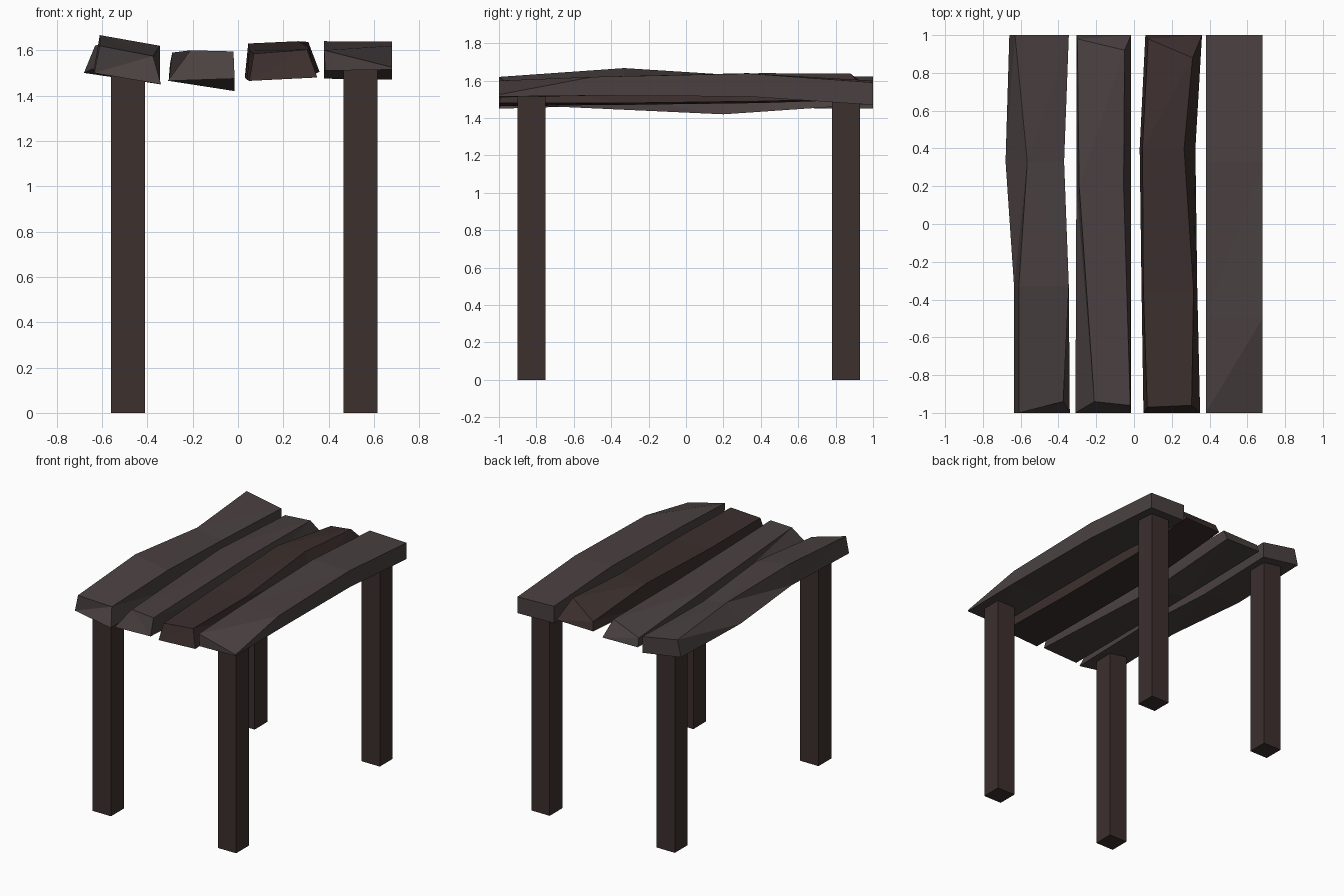
import bpy, bmesh

if "Cube" in bpy.data.objects:
    bpy.data.objects.remove(bpy.data.objects["Cube"])

def material(name, rgb):
    m = bpy.data.materials.new(name)
    m.diffuse_color = (*rgb, 1)
    m.use_nodes = True
    m.node_tree.nodes["Principled BSDF"].inputs["Base Color"].default_value = m.diffuse_color
    return m

GREY = material("weathered_wood", (0.07, 0.053, 0.053))
BROWN = material("dark_wood", (0.045, 0.029, 0.027))

def finish(name, bm, mat):
    bmesh.ops.recalc_face_normals(bm, faces=bm.faces)
    me = bpy.data.meshes.new(name)
    bm.to_mesh(me)
    bm.free()
    me.materials.append(mat)
    bpy.context.collection.objects.link(bpy.data.objects.new(name, me))

def plank(name, rings, mat):
    """Loft rough four-sided rings; corners: top left, top right, bottom right, bottom left."""
    bm = bmesh.new()
    loops = [[bm.verts.new(c) for c in ring] for ring in rings]
    for a, b in zip(loops, loops[1:]):
        for i in range(4):
            j = (i + 1) % 4
            bm.faces.new((a[i], a[j], b[j], b[i]))
    bm.faces.new(loops[0])
    bm.faces.new(loops[-1][::-1])
    bmesh.ops.triangulate(bm, faces=bm.faces)
    finish(name, bm, mat)

def ring(y, tl, tr, br, bl, dl=0, dr=0):
    """One ring at y; dl and dr shift the top corners along the plank."""
    return [(tl[0], y + dl, tl[1]), (tr[0], y + dr, tr[1]),
            (br[0], y, br[1]), (bl[0], y, bl[1])]

# Table top: four hand-hewn planks
plank("left_plank", [
    ring(-1, (-.61, 1.62), (-.375, 1.575), (-.34, 1.45), (-.635, 1.5), 0, .06),
    ring(-.33, (-.61, 1.667), (-.345, 1.62), (-.345, 1.47), (-.635, 1.52)),
    ring(.33, (-.565, 1.625), (-.37, 1.58), (-.37, 1.455), (-.68, 1.5)),
    ring(1, (-.63, 1.622), (-.345, 1.57), (-.345, 1.45), (-.66, 1.5)),
], GREY)
plank("inner_left_plank", [
    ring(-1, (-.21, 1.6), (-.02, 1.595), (-.015, 1.475), (-.31, 1.465), .06, .04),
    ring(.2, (-.29, 1.59), (-.055, 1.595), (-.015, 1.42), (-.305, 1.465)),
    ring(1, (-.3, 1.54), (-.05, 1.59), (-.015, 1.475), (-.305, 1.48), -.02, -.08),
], GREY)
plank("inner_right_plank", [
    ring(-1, (.07, 1.585), (.305, 1.603), (.35, 1.48), (.05, 1.465), .03, .04),
    ring(-.35, (.05, 1.6), (.315, 1.61), (.335, 1.48), (.04, 1.47)),
    ring(.4, (.045, 1.63), (.265, 1.64), (.325, 1.49), (.03, 1.48)),
    ring(1, (.075, 1.56), (.31, 1.637), (.36, 1.505), (.06, 1.5), -.02, -.12),
], BROWN)
plank("right_plank", [
    ring(-1, (.38, 1.6), (.68, 1.525), (.68, 1.515), (.385, 1.51)),
    ring(-.5, (.38, 1.62), (.68, 1.62), (.68, 1.52), (.38, 1.52)),
    ring(.33, (.38, 1.64), (.68, 1.638), (.68, 1.515), (.38, 1.515)),
    ring(1, (.38, 1.6), (.68, 1.59), (.68, 1.47), (.38, 1.475)),
], GREY)

# Four square legs
for side, x in (("left", -.485), ("right", .54)):
    for end, y in (("front", -.825), ("back", .855)):
        bm = bmesh.new()
        bmesh.ops.create_cube(bm, size=1)
        bmesh.ops.scale(bm, vec=(.15, .15, 1.525), verts=bm.verts)
        bmesh.ops.translate(bm, vec=(x, y, 1.525 / 2), verts=bm.verts)
        finish(f"{end}_{side}_leg", bm, BROWN)
